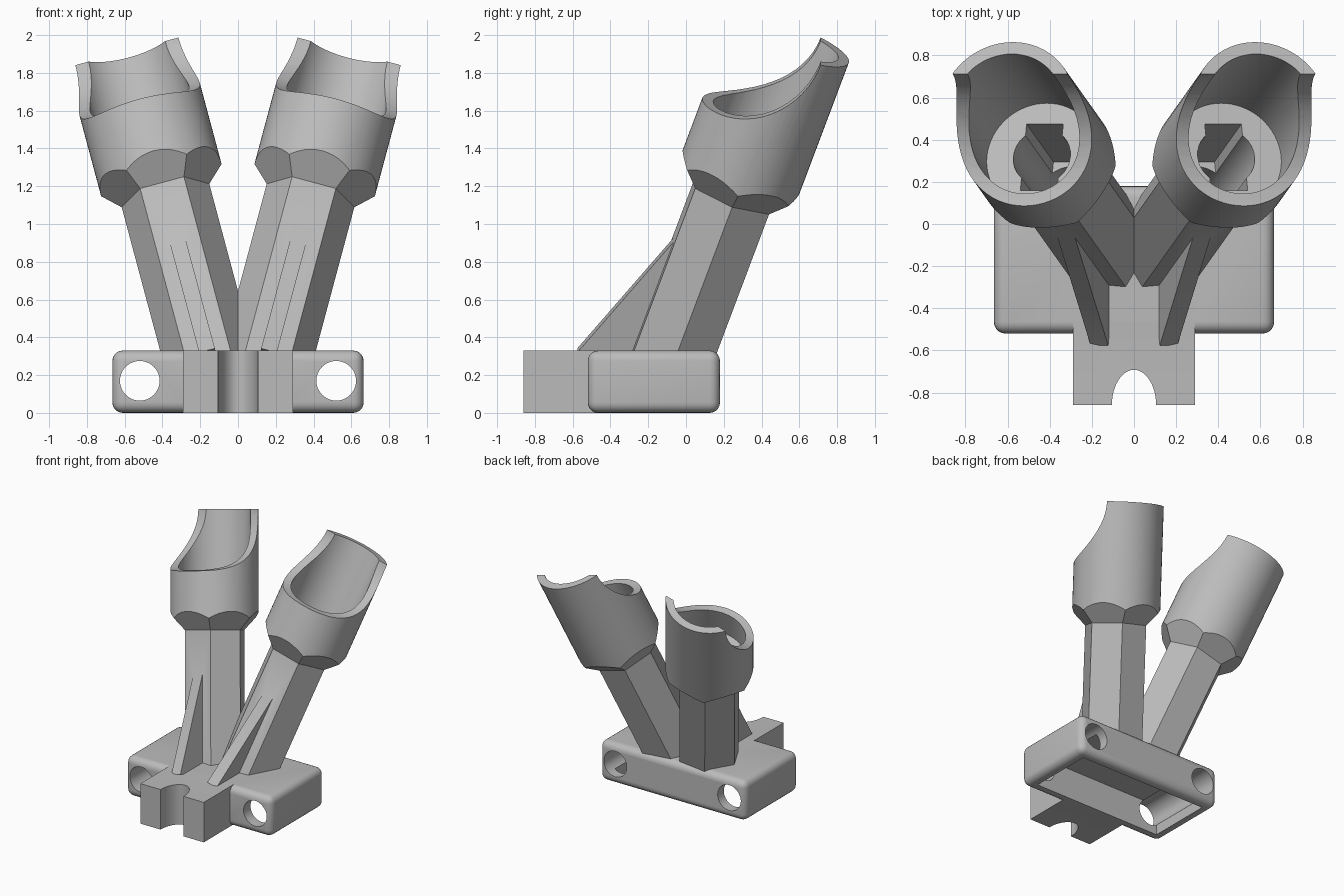
import bpy, bmesh
from math import radians, pi, cos, sin
from mathutils import Matrix, Vector

cube = bpy.data.objects.get("Cube")
if cube:
    bpy.data.objects.remove(cube, do_unlink=True)

grey = bpy.data.materials.new("plain_grey")
grey.use_nodes = True
colour = (0.5, 0.5, 0.5, 1)
grey.diffuse_color = colour
grey.node_tree.nodes["Principled BSDF"].inputs["Base Color"].default_value = colour


def finish(name, bm, matrix=Matrix()):
    bmesh.ops.transform(bm, matrix=matrix, verts=bm.verts)
    bmesh.ops.recalc_face_normals(bm, faces=bm.faces)
    mesh = bpy.data.meshes.new(name)
    bm.to_mesh(mesh)
    bm.free()
    mesh.materials.append(grey)
    obj = bpy.data.objects.new(name, mesh)
    bpy.context.collection.objects.link(obj)
    return obj


def box(name, low, high, matrix=Matrix(), bevel=0):
    bm = bmesh.new()
    bmesh.ops.create_cube(bm, size=1)
    low, high = Vector(low), Vector(high)
    for v in bm.verts:
        v.co = (low + high) / 2 + v.co * (high - low)
    if bevel:
        bmesh.ops.bevel(bm, geom=bm.edges[:], offset=bevel, segments=5,
                        profile=0.5, affect='EDGES')
    return finish(name, bm, matrix)


def stack(name, rings, sides, matrix=Matrix()):
    """Solid made of regular rings given as (radius, height)."""
    bm = bmesh.new()
    loops = []
    for r, h in rings:
        angles = [2 * pi * i / sides for i in range(sides)]
        loops.append([bm.verts.new((r * cos(a), r * sin(a), h)) for a in angles])
    for a, b in zip(loops, loops[1:]):
        for i in range(sides):
            j = (i + 1) % sides
            bm.faces.new((a[i], a[j], b[j], b[i]))
    bm.faces.new(loops[0][::-1])
    bm.faces.new(loops[-1])
    return finish(name, bm, matrix)


def prism(name, profile, half, matrix=Matrix()):
    """Profile in the y-z plane, extruded along x."""
    bm = bmesh.new()
    a, b = [[bm.verts.new((x, y, z)) for y, z in profile] for x in (-half, half)]
    bm.faces.new(a)
    bm.faces.new(b[::-1])
    for i in range(len(a)):
        j = (i + 1) % len(a)
        bm.faces.new((a[i], b[i], b[j], a[j]))
    return finish(name, bm, matrix)


def combine(obj, other, operation='DIFFERENCE'):
    mod = obj.modifiers.new("combine", 'BOOLEAN')
    mod.operation = operation
    mod.solver = 'EXACT'
    mod.object = other
    bpy.context.view_layer.update()
    graph = bpy.context.evaluated_depsgraph_get()
    mesh = bpy.data.meshes.new_from_object(obj.evaluated_get(graph))
    obj.modifiers.clear()
    obj.data = mesh
    bpy.data.objects.remove(other, do_unlink=True)


def smooth(obj):
    bpy.ops.object.select_all(action='DESELECT')
    obj.select_set(True)
    bpy.context.view_layer.objects.active = obj
    bpy.ops.object.shade_smooth_by_angle(angle=radians(25))


# Hollow mounting base with a notched front tab
top = 0.33
base = box("mounting_base", (-0.665, -0.52, 0), (0.665, 0.18, top), bevel=0.055)
combine(base, box("tab", (-0.29, -0.86, 0), (0.29, -0.46, top)), 'UNION')
combine(base, box("cavity", (-0.58, -0.43, -0.1), (0.58, 0.1, 0.25)))
notch = Matrix.Translation((0, -0.86, 0)) @ Matrix.Diagonal((1, 1.6, 1, 1))
combine(base, stack("notch", [(0.105, -0.1), (0.105, 0.5)], 40, notch))

# Screw holes running front to back
for x in (-0.52, 0.52):
    across = Matrix.Translation((x, 0, 0.17)) @ Matrix.Rotation(pi / 2, 4, 'X')
    combine(base, stack("hole", [(0.105, -0.4), (0.105, 0.7)], 40, across))

# Leaning frame of one tower, with z along its axis
lean = (Matrix.Translation((0.164, -0.065, top))
        @ Matrix.Rotation(radians(15), 4, 'Y') @ Matrix.Rotation(radians(-20), 4, 'X'))
cup_start, cup_floor, cup_top = 0.904, 1.124, 1.807

# Six-sided stem flaring into a round cup
tower = stack("tower_pair", [(0.24, -0.3), (0.24, cup_start),
                             (0.44, cup_start + 0.2), (0.44, 2)], 6, lean)
combine(tower, stack("round", [(0.33, -0.5), (0.33, cup_top)], 64, lean), 'INTERSECT')

# Triangular front rib
combine(tower, prism("rib", [(-0.19, 0.62), (-0.48, -0.174), (-0.19, -0.174)],
                     0.043, lean), 'UNION')

# Cup bore and scooped front rim
combine(tower, stack("bore", [(0.27, cup_floor), (0.27, 2.2)], 64, lean))
scoop = [(-0.35 + 0.52 * cos(a), cup_top + 0.46 * sin(a))
         for a in (2 * pi * i / 64 for i in range(64))]
combine(tower, prism("scoop", scoop, 0.6, lean))

# Passage below the cup floor
combine(tower, stack("passage", [(0.14, -0.6), (0.14, cup_floor + 0.05)], 32, lean))
combine(tower, box("slot", (-0.09, -0.17, 0.6), (0.09, 0.165, cup_floor + 0.05), lean))

# Trim the foot inside the base plate
combine(tower, box("trim", (-1, -1, -1), (1, 1, 0.27)))
for x in (-0.164, 0.164):
    mirrored = Matrix.Diagonal((1 if x > 0 else -1, 1, 1, 1)) @ lean
    combine(base, stack("passage", [(0.14, -0.12), (0.14, 0.06)], 32, mirrored))

smooth(base)
smooth(tower)
tower.modifiers.new("other_side", 'MIRROR').use_mirror_merge = False
